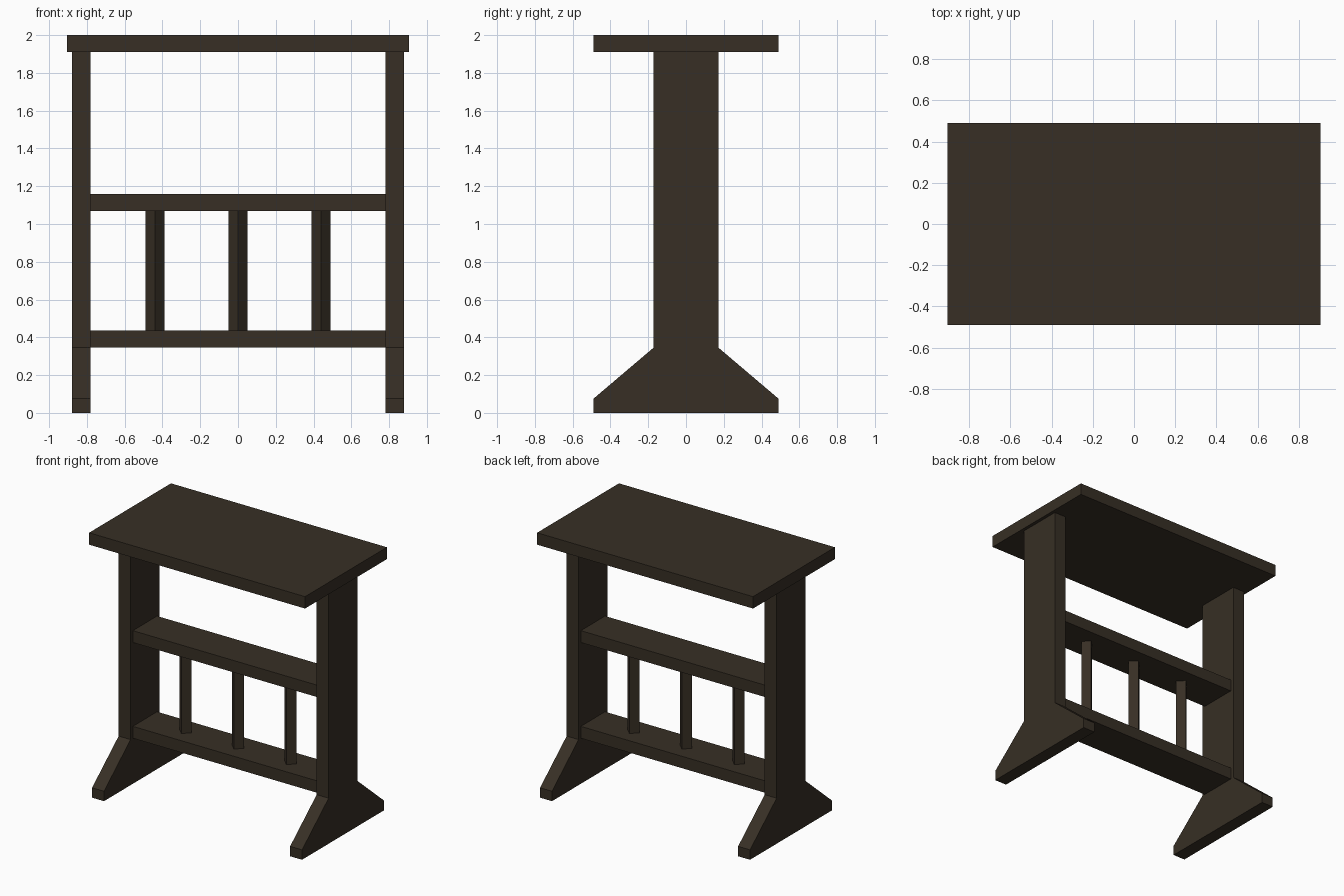
import bpy
import bmesh
import math
from mathutils import Matrix

cube = bpy.data.objects.get("Cube")
if cube:
    bpy.data.objects.remove(cube, do_unlink=True)

# Dark stained wood
wood = bpy.data.materials.new("dark_wood")
wood.use_nodes = True
colour = (0.038, 0.028, 0.018, 1)
wood.diffuse_color = colour
wood.node_tree.nodes["Principled BSDF"].inputs["Base Color"].default_value = colour


def finish(name, bm):
    bmesh.ops.recalc_face_normals(bm, faces=bm.faces)
    mesh = bpy.data.meshes.new(name)
    bm.to_mesh(mesh)
    bm.free()
    mesh.materials.append(wood)
    obj = bpy.data.objects.new(name, mesh)
    bpy.context.collection.objects.link(obj)
    return obj


def box(name, size, centre, turn=0):
    bm = bmesh.new()
    matrix = (Matrix.Translation(centre) @ Matrix.Rotation(turn, 4, "Z")
              @ Matrix.Diagonal((*size, 1)))
    bmesh.ops.create_cube(bm, size=1, matrix=matrix)
    return finish(name, bm)


def side_panel(name, x_start, thickness):
    # Flared foot and upright in one board, mirrored front to back
    half = [(0.49, 0), (0.49, 0.075), (0.172, 0.345), (0.172, 1.91)]
    outline = half + [(-y, z) for y, z in reversed(half)]
    bm = bmesh.new()
    face = bm.faces.new([bm.verts.new((x_start, y, z)) for y, z in outline])
    extruded = bmesh.ops.extrude_face_region(bm, geom=[face])["geom"]
    verts = [v for v in extruded if isinstance(v, bmesh.types.BMVert)]
    bmesh.ops.translate(bm, verts=verts, vec=(thickness, 0, 0))
    return finish(name, bm)


# Table top
box("table_top", (1.81, 0.98, 0.09), (0, 0, 1.955))

# Side supports
side_panel("left_support", 0.78, 0.1)
side_panel("right_support", -0.88, 0.1)

# Shelf rails between the supports
box("lower_shelf", (1.56, 0.29, 0.09), (0, 0, 0.39))
box("upper_shelf", (1.56, 0.29, 0.09), (0, 0, 1.115))

# Square spindles set corner-on
side = 0.1 / math.sqrt(2)
for name, x in (("right", -0.44), ("middle", 0), ("left", 0.44)):
    box(f"{name}_spindle", (side, side, 0.635), (x, 0, 0.7525), math.pi / 4)
